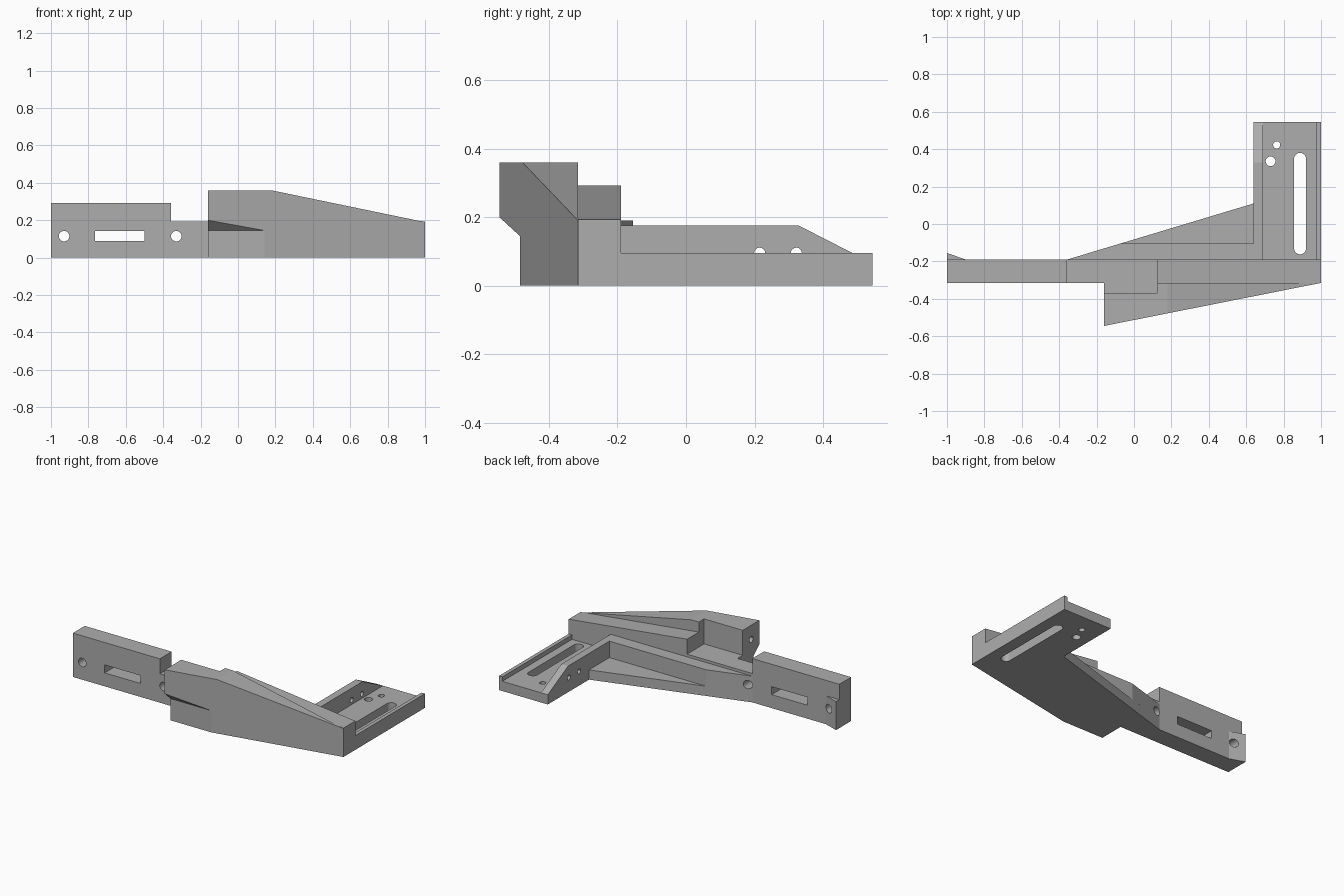
import bpy, bmesh, math

cube = bpy.data.objects.get("Cube")
if cube:
    bpy.data.objects.remove(cube, do_unlink=True)

grey = bpy.data.materials.new("plain grey")
grey.use_nodes = True
grey.diffuse_color = (0.42, 0.42, 0.42, 1)
grey.node_tree.nodes["Principled BSDF"].inputs["Base Color"].default_value = grey.diffuse_color

# How a flat profile (a, b) pushed to depth d maps to x, y, z
PLACE = {
    "x": lambda a, b, d: (d, a, b),
    "y": lambda a, b, d: (a, d, b),
    "z": lambda a, b, d: (a, b, d),
}


def prism(name, axis, profile, lo, hi):
    """Extrude a profile along an axis from lo to hi."""
    bm = bmesh.new()
    place = PLACE[axis]
    rings = [[bm.verts.new(place(a, b, d)) for a, b in profile] for d in (lo, hi)]
    for ring in rings:
        bm.faces.new(ring)
    for i in range(len(profile)):
        j = (i + 1) % len(profile)
        bm.faces.new((rings[0][i], rings[0][j], rings[1][j], rings[1][i]))
    bmesh.ops.recalc_face_normals(bm, faces=bm.faces)
    mesh = bpy.data.meshes.new(name)
    bm.to_mesh(mesh)
    bm.free()
    mesh.materials.append(grey)
    obj = bpy.data.objects.new(name, mesh)
    bpy.context.scene.collection.objects.link(obj)
    return obj


def rect(a0, a1, b0, b1):
    return [(a0, b0), (a1, b0), (a1, b1), (a0, b1)]


def slot(a, b0, b1, r, n=32):
    """Round hole, or a round-ended slot when b0 and b1 differ."""
    pts = []
    for i in range(n):
        t = 2 * math.pi * (i + 0.5) / n
        pts.append((a + r * math.cos(t), (b1 if math.sin(t) > 0 else b0) + r * math.sin(t)))
    return pts


def cut(obj, axis, profile, lo, hi):
    """Cut a prism out of a part."""
    tool = prism("cutter", axis, profile, lo, hi)
    tool.hide_render = True
    mod = obj.modifiers.new("cut", "BOOLEAN")
    mod.operation, mod.solver, mod.object = "DIFFERENCE", "EXACT", tool
    bpy.context.view_layer.objects.active = obj
    bpy.ops.object.modifier_apply(modifier=mod.name)
    bpy.data.objects.remove(tool, do_unlink=True)


FRONT, BACK = -0.315, -0.19     # faces of the long bar
FLOOR, RIB = 0.065, 0.175       # plate top and rib top
END = 0.545

# Long bar with raised end, low middle and sloping far half
bar = prism("long_bar", "y", [(-1, 0), (-1, 0.293), (-0.357, 0.293), (-0.357, 0.193),
                              (0.125, 0.193), (0.125, 0.293), (1, 0.193), (1, 0)], FRONT, BACK)

# Wedge pad behind the bar end
pad = prism("end_pad", "z", [(-1, BACK), (-0.9, BACK), (-1, -0.155)], 0, 0.19)

# Gusset between bar and plate: low floor and raised flange
prism("gusset_floor", "z", [(-0.357, BACK), (0.64, BACK), (0.64, 0.11)], 0, FLOOR)
flange = prism("gusset_flange", "z", [(-0.357, BACK), (0.69, BACK), (0.69, -0.105),
                                      (-0.075, -0.105)], FLOOR, RIB)

# Bolt holes and window through the bar
for x in (-0.93, -0.33):
    for part in (bar, pad if x < -0.5 else flange):
        cut(part, "y", slot(x, 0.115, 0.115, 0.028), -0.5, 0)
cut(bar, "y", rect(-0.765, -0.5, 0.09, 0.143), -0.5, 0)

# Tall front block: tapered plan, sloped top, undercut front, rear notch
block = prism("front_block", "z", [(-0.16, -END), (1, FRONT), (-0.16, FRONT)], 0, 0.36)
cut(block, "y", [(0.18, 0.36), (1.025, 0.185), (1.1, 0.5), (0.18, 0.5)], -0.7, -0.2)
cut(block, "x", [(-0.485, -0.1), (-0.485, 0.145), (-0.605, 0.255), (-0.605, -0.1)], -0.3, 0.4)
cut(block, "z", rect(-0.3, 0.125, -0.37, -0.2), 0.193, 0.5)
cut(block, "x", slot(-0.46, 0.265, 0.265, 0.02), -0.3, 0.05)

# Side plate with long slot and two holes
plate = prism("side_plate", "z", rect(0.64, 1, BACK, END), 0, FLOOR)
for hole in (slot(0.888, -0.13, 0.348, 0.032), slot(0.73, 0.335, 0.335, 0.026),
             slot(0.763, 0.423, 0.423, 0.019)):
    cut(plate, "z", hole, -0.1, 0.2)

# Outer lip and inner rib on the plate
prism("plate_lip", "z", rect(0.975, 1, BACK, END), FLOOR, 0.095)
rib = prism("plate_rib", "x", [(-0.105, FLOOR), (-0.105, RIB), (0.33, RIB), (END, FLOOR)], 0.64, 0.69)
for y in (0.215, 0.322):
    cut(rib, "x", slot(y, 0.095, 0.095, 0.016), 0.5, 0.8)
